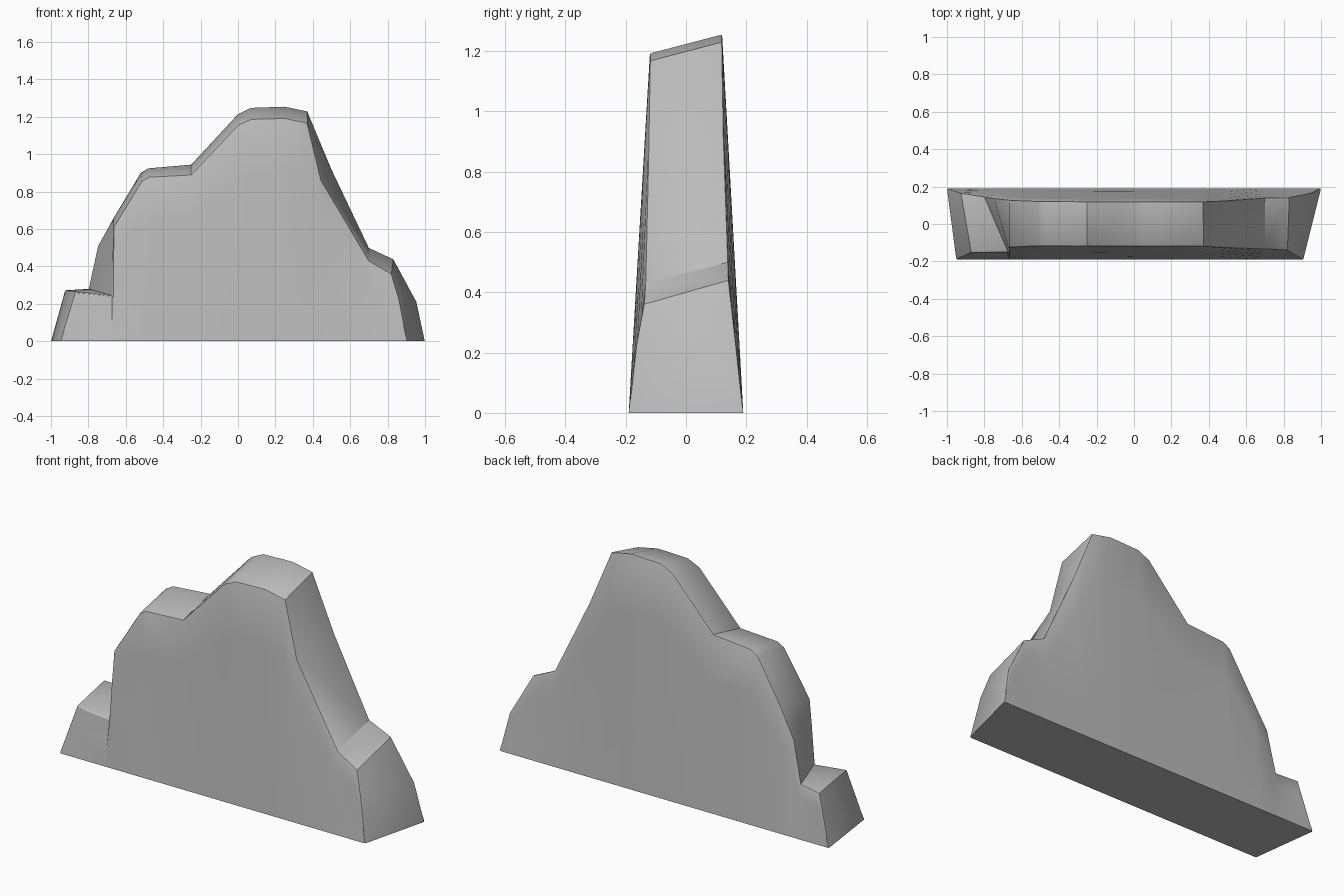
import bpy
import bmesh
import math

cube = bpy.data.objects.get("Cube")
if cube:
    bpy.data.objects.remove(cube, do_unlink=True)

stone = bpy.data.materials.new("grey_stone")
stone.use_nodes = True
stone.diffuse_color = (0.5, 0.5, 0.5, 1)
stone.node_tree.nodes["Principled BSDF"].inputs["Base Color"].default_value = (0.5, 0.5, 0.5, 1)

# Matching ridge outlines (x, y, z), from the right end to the left end
FRONT = [(-.95, -.19, 0), (-.87, -.152, .265), (-.675, -.148, .245), (-.67, -.135, .42),
         (-.665, -.125, .61), (-.515, -.118, .855), (-.475, -.118, .878), (-.25, -.118, .89),
         (0, -.12, 1.155), (.07, -.12, 1.187), (.25, -.12, 1.192), (.37, -.12, 1.167),
         (.445, -.125, .86), (.7, -.135, .43), (.82, -.14, .36), (.86, -.165, .23), (.905, -.19, 0)]
BACK = [(-1, .19, 0), (-.925, .165, .272), (-.8, .145, .28), (-.75, .137, .51),
        (-.665, .128, .66), (-.52, .122, .9), (-.48, .122, .925), (-.25, .12, .945),
        (0, .12, 1.215), (.07, .12, 1.249), (.25, .12, 1.255), (.37, .12, 1.23),
        (.5, .125, .92), (.7, .14, .5), (.83, .142, .44), (.955, .168, .21), (1, .19, 0)]
ROWS = 4
FOOT_Y = .19

bm = bmesh.new()


def columns(outline, side):
    """Drop each ridge point to the foot of the wall in several rows."""
    result = []
    for x, y, z in outline:
        if z == 0:
            result.append([bm.verts.new((x, y, z))] * (ROWS + 1))
            continue
        steps = [i / ROWS for i in range(ROWS + 1)]
        result.append([bm.verts.new((x, y + (side * FOOT_Y - y) * t, z * (1 - t))) for t in steps])
    return result


def face(*verts):
    unique = list(dict.fromkeys(verts))
    if len(unique) > 2:
        bm.faces.new(unique)


front, back = columns(FRONT, -1), columns(BACK, 1)

# Broad front and back walls
for wall in (front, back):
    for a, b in zip(wall, wall[1:]):
        for i in range(ROWS):
            face(a[i], a[i + 1], b[i + 1], b[i])

# Ridge across the thickness, and the flat underside
for i in range(len(front) - 1):
    face(front[i][0], front[i + 1][0], back[i + 1][0], back[i][0])
face(*[c[-1] for c in front], *[c[-1] for c in reversed(back)])

bmesh.ops.recalc_face_normals(bm, faces=bm.faces)

# Slightly rounded rims
rims = [bm.edges.get((a[0], b[0])) for w in (front, back) for a, b in zip(w, w[1:])]
bmesh.ops.bevel(bm, geom=rims, offset=.01, offset_type='OFFSET', segments=2,
                profile=.5, affect='EDGES', clamp_overlap=True)

mesh = bpy.data.meshes.new("rock_wall")
bm.to_mesh(mesh)
bm.free()
mesh.materials.append(stone)
rock = bpy.data.objects.new("rock_wall", mesh)
bpy.context.collection.objects.link(rock)
bpy.context.view_layer.objects.active = rock
rock.select_set(True)
bpy.ops.object.shade_smooth_by_angle(angle=math.radians(30))
